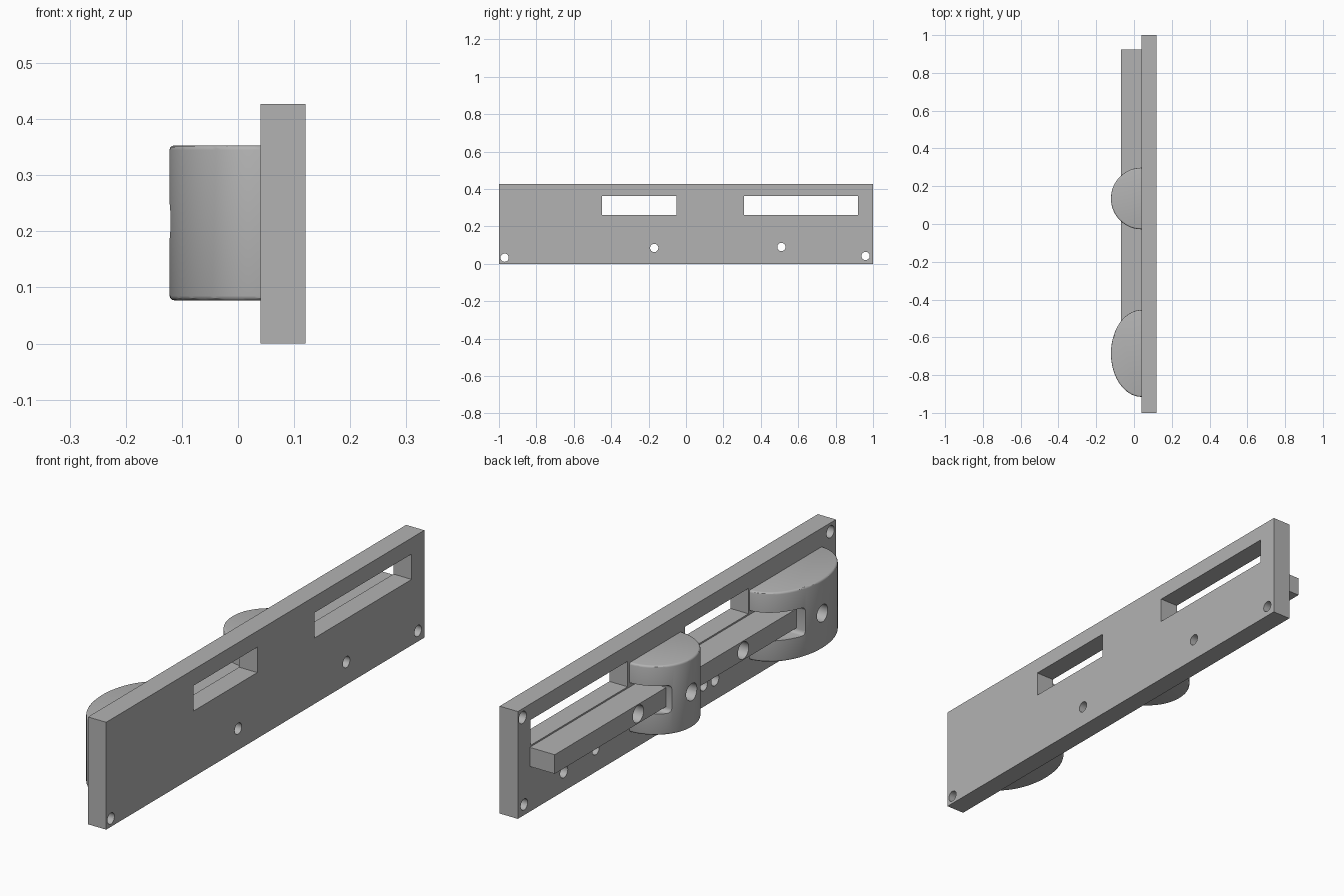
import bpy, bmesh, math
from mathutils import Matrix, Vector

cube = bpy.data.objects.get("Cube")
if cube:
    bpy.data.objects.remove(cube)

grey = bpy.data.materials.new("neutral grey")
grey.use_nodes = True
colour = (0.45, 0.45, 0.45, 1)
grey.diffuse_color = colour
grey.node_tree.nodes["Principled BSDF"].inputs["Base Color"].default_value = colour

FACE = 0.04     # mounting face of the plate
BACK = 0.12     # outer face of the plate
MID = 0.218     # height of the bar and knob centres


def to_object(bm, name):
    bmesh.ops.recalc_face_normals(bm, faces=bm.faces)
    mesh = bpy.data.meshes.new(name)
    bm.to_mesh(mesh)
    bm.free()
    obj = bpy.data.objects.new(name, mesh)
    mesh.materials.append(grey)
    bpy.context.collection.objects.link(obj)
    return obj


def box(name, x, y, z, round_edges=0):
    bm = bmesh.new()
    size = Vector((x[1] - x[0], y[1] - y[0], z[1] - z[0]))
    centre = Vector((x[0] + x[1], y[0] + y[1], z[0] + z[1])) / 2
    bmesh.ops.create_cube(bm, size=1, matrix=Matrix.Translation(centre) @ Matrix.Diagonal(size).to_4x4())
    if round_edges:
        bmesh.ops.bevel(bm, geom=bm.edges[:], offset=round_edges, segments=4, profile=0.5, affect='EDGES')
    return to_object(bm, name)


def drill(y, z, radius, x):
    # Cylinder lying along x, used as a cutter
    bm = bmesh.new()
    place = Matrix.Translation(((x[0] + x[1]) / 2, y, z)) @ Matrix.Rotation(math.pi / 2, 4, 'Y')
    bmesh.ops.create_cone(bm, cap_ends=True, segments=32, radius1=radius, radius2=radius,
                          depth=x[1] - x[0], matrix=place)
    return to_object(bm, "hole_cutter")


def cut(obj, cutters):
    bpy.context.view_layer.objects.active = obj
    for cutter in cutters:
        cutter.hide_render = True
        mod = obj.modifiers.new("cut", 'BOOLEAN')
        mod.operation = 'DIFFERENCE'
        mod.solver = 'EXACT'
        mod.object = cutter
        bpy.ops.object.modifier_apply(modifier=mod.name)
        bpy.data.objects.remove(cutter)


def smooth(obj):
    bpy.ops.object.select_all(action='DESELECT')
    obj.select_set(True)
    bpy.context.view_layer.objects.active = obj
    bpy.ops.object.shade_smooth_by_angle(angle=math.radians(30))


def knob(name, y, half_width, wall):
    # Half-elliptic post with softened rims
    bm = bmesh.new()
    steps = 48
    ring = []
    for i in range(steps + 1):
        a = math.pi * i / steps - math.pi / 2
        ring.append(bm.verts.new((FACE - 0.162 * math.cos(a), y + half_width * math.sin(a), 0.077)))
    base = bm.faces.new(ring)
    top = bmesh.ops.extrude_face_region(bm, geom=[base])["geom"]
    bmesh.ops.translate(bm, vec=(0, 0, 0.276), verts=[v for v in top if isinstance(v, bmesh.types.BMVert)])
    rims = [e for e in bm.edges if abs(e.verts[0].co.z - e.verts[1].co.z) < 1e-5
            and abs(e.verts[0].co.y - e.verts[1].co.y) < half_width]
    bmesh.ops.bevel(bm, geom=rims, offset=0.008, segments=3, profile=0.5, affect='EDGES')
    obj = to_object(bm, name)
    # Pocket receiving the bar, and a screw hole in the front
    pocket = box("pocket_cutter", (-0.3, FACE + 0.05), (wall, wall + 0.5), (MID - 0.056, MID + 0.056), 0.016)
    cut(obj, [pocket, drill(y, MID, 0.034, (-0.3, FACE - 0.02))])
    smooth(obj)


def bar(name, start, end, hole):
    obj = box(name, (-0.07, FACE), (start, end), (0.18, 0.256))
    cut(obj, [drill(hole, MID, 0.034, (-0.2, FACE - 0.02))])
    smooth(obj)


# Mounting plate with two slots, through holes and blind holes
plate = box("mounting_plate", (FACE, BACK), (-1, 1), (0, 0.427))
cutters = [box("slot_cutter", (-0.1, 0.3), span, (0.262, 0.363)) for span in [(-0.45, -0.05), (0.31, 0.92)]]
for y, z in [(-0.97, 0.033), (-0.17, 0.085), (0.51, 0.09), (0.96, 0.042)]:
    cutters.append(drill(y, z, 0.022, (-0.1, 0.3)))
for y, z in [(-0.965, 0.392), (-0.24, 0.08), (0.71, 0.077), (0.97, 0.392)]:
    cutters.append(drill(y, z, 0.024, (-0.1, BACK - 0.03)))
cut(plate, cutters)
smooth(plate)

# Two knobs, each met by a bar
knob("round_knob", 0.135, 0.163, 0.225)
knob("oval_knob", -0.685, 0.23, -0.595)
bar("long_bar", 0.215, 0.925, 0.4)
bar("short_bar", -0.605, 0.03, -0.26)
